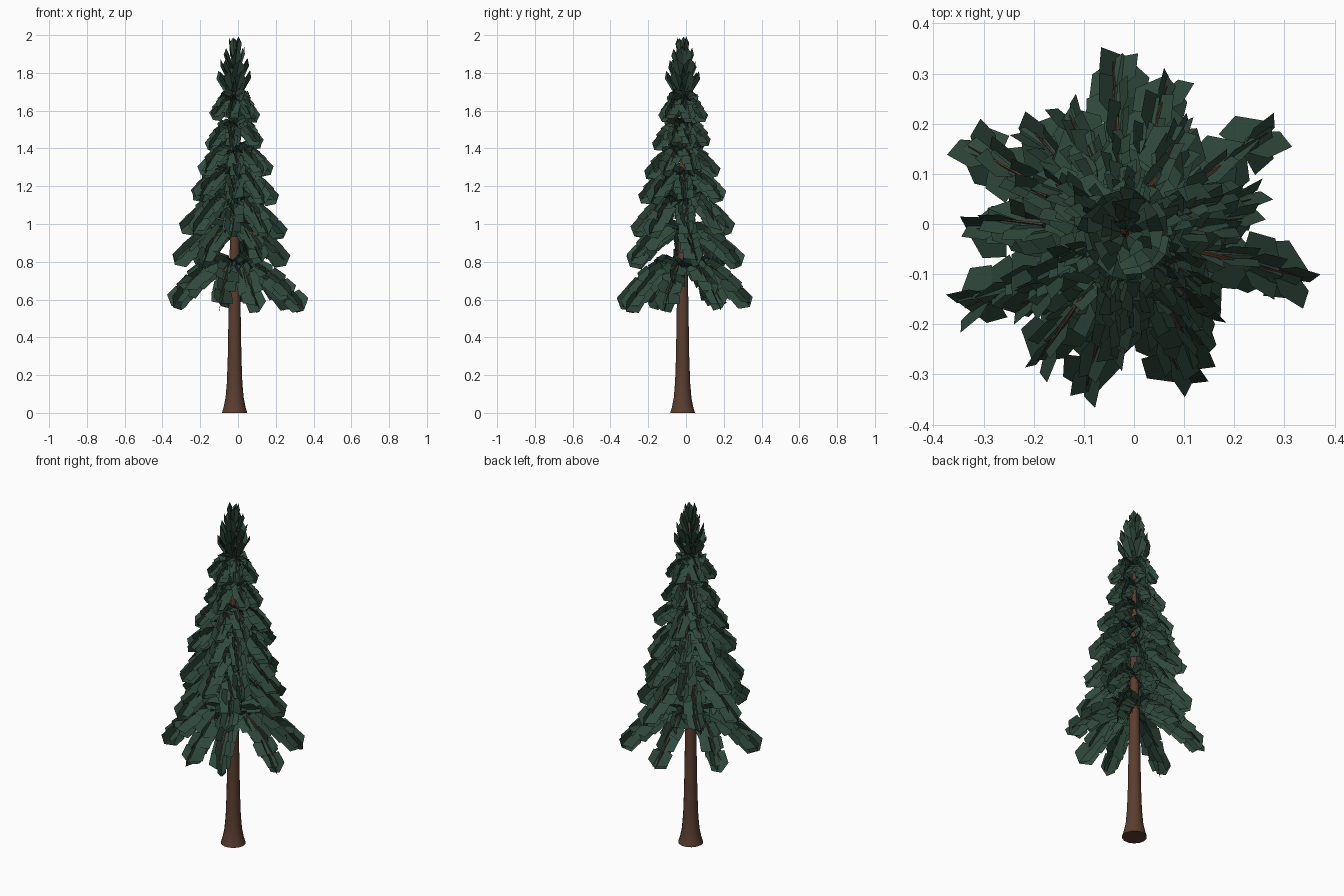
import bpy, bmesh, math, random
from mathutils import Vector, Matrix

if "Cube" in bpy.data.objects:
    bpy.data.objects.remove(bpy.data.objects["Cube"])

random.seed(4)
CX, CY = -0.018, -0.018          # trunk axis


def material(name, rgb):
    m = bpy.data.materials.new(name)
    m.diffuse_color = (*rgb, 1)
    m.use_nodes = True
    m.node_tree.nodes["Principled BSDF"].inputs["Base Color"].default_value = m.diffuse_color
    return m


bark = material("brown bark", (0.105, 0.047, 0.028))
needle = material("dark green needles", (0.030, 0.068, 0.046))


def finish(bm, name, mat, smooth=False):
    me = bpy.data.meshes.new(name)
    bm.to_mesh(me)
    bm.free()
    me.materials.append(mat)
    ob = bpy.data.objects.new(name, me)
    bpy.context.collection.objects.link(ob)
    if smooth:
        bpy.context.view_layer.objects.active = ob
        ob.select_set(True)
        bpy.ops.object.shade_smooth_by_angle(angle=math.radians(50))
        ob.select_set(False)


def tube(bm, pts, radii, sides):
    """Tapered tube through the points, capped at both ends."""
    rings = []
    for i, p in enumerate(pts):
        d = (pts[min(i + 1, len(pts) - 1)] - pts[max(i - 1, 0)]).normalized()
        rot = d.to_track_quat('Z', 'Y')
        rings.append([bm.verts.new(p + rot @ Vector((
            radii[i] * math.cos(math.tau * k / sides),
            radii[i] * math.sin(math.tau * k / sides), 0))) for k in range(sides)])
    for a, b in zip(rings, rings[1:]):
        for k in range(sides):
            j = (k + 1) % sides
            bm.faces.new((a[k], a[j], b[j], b[k]))
    bm.faces.new(rings[0][::-1])
    bm.faces.new(rings[-1])


def card(bm, base, fwd, roll, length, w, fold):
    """Pointed leaf plate folded along its middle, rolled about its length."""
    fwd = fwd.normalized()
    side = fwd.cross(Vector((0, 0, 1))).normalized()
    side = Matrix.Rotation(roll, 3, fwd) @ side
    up = side.cross(fwd)
    a = bm.verts.new(base)
    tip = bm.verts.new(base + fwd * length)
    for s in (-1, 1):
        out = side * s * w - up * fold * w
        b = bm.verts.new(base + fwd * length * 0.12 + out * 0.95)
        c = bm.verts.new(base + fwd * length * 0.72 + out)
        bm.faces.new((a, b, c, tip) if s > 0 else (a, tip, c, b))


# Trunk with flared foot
profile = [(0, .067), (.03, .058), (.08, .048), (.16, .041), (.3, .036),
           (.6, .031), (1.0, .023), (1.4, .014), (1.75, .007), (1.94, .002)]
bm = bmesh.new()
tube(bm, [Vector((CX, CY, z)) for z, r in profile], [r for z, r in profile], 14)
finish(bm, "trunk", bark, True)

# Tiers: crest height, tip drop, card size, [(azimuth, reach)]
tiers = [
    (0.81, .21, .060, [(94, .375), (35, .38), (-14, .40), (-69, .34),
                       (-104, .345), (-155, .385), (151, .39)]),
    (1.00, .17, .056, [(74, .335), (15, .29), (-60, .32), (-124, .33),
                       (178, .32), (132, .30)]),
]
for z, drop, size, reach, count in ((1.15, .16, .053, .275, 7), (1.29, .12, .050, .23, 7),
                                    (1.41, .10, .046, .185, 6), (1.54, .085, .042, .145, 6),
                                    (1.68, .07, .040, .115, 6)):
    start = random.uniform(0, 60)
    tiers.append((z, drop, size, [(start + 360 * i / count + random.uniform(-9, 9),
                                   reach * random.uniform(.92, 1.06)) for i in range(count)]))

twigs, leaves = bmesh.new(), bmesh.new()
for crest, drop, size, spokes in tiers:
    for azimuth, reach in spokes:
        a = math.radians(azimuth)
        out = Vector((math.cos(a), math.sin(a), 0))
        length = reach - size * 0.55
        dz = random.uniform(-.015, .015)

        def point(t):
            z = crest + dz - drop * abs((t - .25) / .75) ** 1.4
            return Vector((CX, CY, z)) + out * length * t

        # Arching branch
        ts = [0, .15, .3, .45, .6, .75, .9, 1]
        tube(twigs, [point(t) for t in ts], [.0075 * (1 - .8 * t) for t in ts], 5)

        # Needle plates along the branch: one roof plate and two hanging plates
        stations = 5 if reach > .2 else 4
        for i in range(stations):
            t = .12 + .7 * i / (stations - 1)
            base = point(t)
            fwd = point(min(t + .16, 1)) - point(t)
            k = size * (.85 + .2 * math.sin(math.pi * t))
            long = max(size * 2.0, length * .3)
            for roll, fold, sink in ((0, .55, .05), (math.radians(66), .1, .45),
                                     (math.radians(-66), .1, .45)):
                yaw = Matrix.Rotation(random.uniform(-.28, .28), 3, 'Z')
                card(leaves, base - Vector((0, 0, k * sink)), yaw @ fwd,
                     roll + random.uniform(-.25, .25),
                     long * random.uniform(.85, 1.05), k, fold)

# Crown: upright plates around the leader
for z, lean, long, w, count in ((1.70, .62, .13, .034, 8), (1.76, .50, .13, .034, 7),
                                (1.82, .34, .12, .028, 6), (1.875, .18, .118, .022, 5)):
    for i in range(count):
        a = math.tau * (i + random.uniform(-.25, .25)) / count + z * 9
        out = Vector((math.cos(a), math.sin(a), 0))
        fwd = out * lean + Vector((0, 0, 1))
        card(leaves, Vector((CX, CY, z)) + out * lean * .035, fwd,
             random.uniform(-.5, .5), long * random.uniform(.9, 1.04), w, .35)

finish(twigs, "branches", bark)
finish(leaves, "needle_plates", needle)
